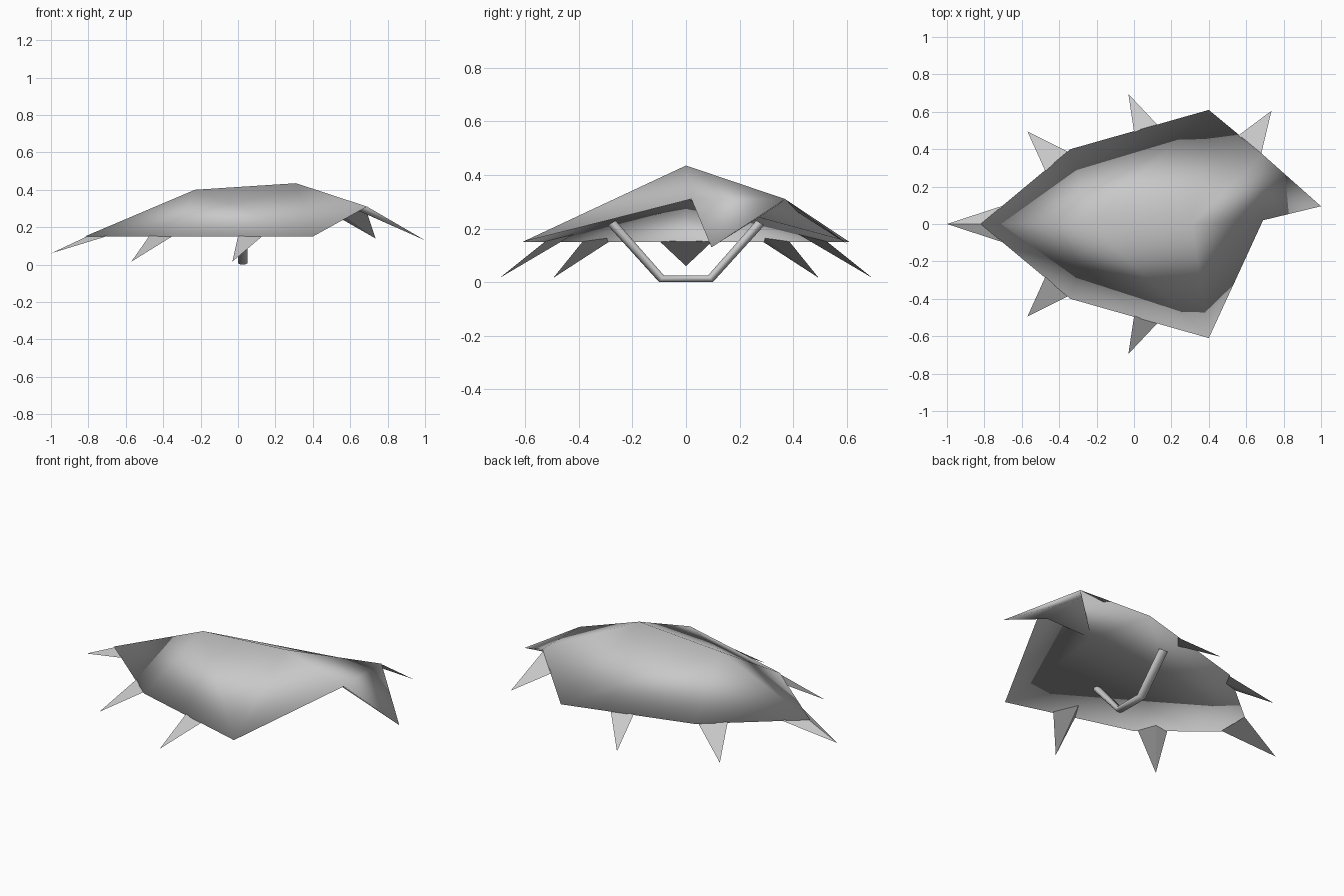
import bpy, bmesh, math

if "Cube" in bpy.data.objects:
    bpy.data.objects.remove(bpy.data.objects["Cube"])

grey = bpy.data.materials.new("plain_grey")
grey.diffuse_color = (0.58, 0.58, 0.58, 1)
grey.use_nodes = True
grey.node_tree.nodes["Principled BSDF"].inputs["Base Color"].default_value = grey.diffuse_color


def make(name, verts, faces, smooth=True):
    mesh = bpy.data.meshes.new(name)
    mesh.from_pydata(verts, [], faces)
    bm = bmesh.new()
    bm.from_mesh(mesh)
    bmesh.ops.recalc_face_normals(bm, faces=bm.faces)
    for f in bm.faces:
        f.smooth = smooth
    bm.to_mesh(mesh)
    bm.free()
    mesh.materials.append(grey)
    obj = bpy.data.objects.new(name, mesh)
    bpy.context.collection.objects.link(obj)
    return obj


# Shield shell: one rim shared by a tall outer dome and a lower hollow underneath
rim = [(-0.82, 0, 0.15), (-0.34, -0.4, 0.15), (0.4, -0.61, 0.15), (0.69, 0.02, 0.31),
       (0.69, 0.37, 0.31), (0.4, 0.61, 0.15), (-0.34, 0.4, 0.15), (1.0, 0.095, 0.13)]
outer_ridge = [(-0.23, 0, 0.40), (0.31, 0, 0.435)]
inner_ridge = [(-0.21, 0, 0.29), (0.30, 0, 0.315)]
wing_under = [(0.65, 0.05, 0.285), (0.65, 0.34, 0.285)]


def dome(a, b):
    return [(0, 1, a), (1, 2, a), (2, b, a), (2, 3, b), (3, 4, b),
            (4, 5, b), (5, a, b), (5, 6, a), (6, 0, a)]


faces = dome(8, 9)
faces += [tuple(reversed(f)) for f in dome(10, 11) if f != (3, 4, 11)]
# Corner wing, closed underneath as a thin wedge
faces += [(3, 7, 4), (12, 13, 7), (3, 12, 7), (4, 7, 13),
          (12, 11, 13), (3, 11, 12), (4, 13, 11)]
make("shield_shell", rim + outer_ridge + inner_ridge + wing_under, faces)

# Spikes: a tip and a three-point base tucked into the rim
tetra = [(0, 1, 2), (0, 2, 3), (0, 3, 1), (1, 3, 2)]
side_spikes = {
    "rear_side_spike": [(-0.57, 0.495, 0.016), (-0.475, 0.285, 0.152),
                        (-0.35, 0.385, 0.152), (-0.40, 0.29, 0.168)],
    "middle_side_spike": [(-0.03, 0.695, 0.016), (0.0, 0.495, 0.152),
                          (0.13, 0.525, 0.152), (0.04, 0.42, 0.178)],
}
for name, pts in side_spikes.items():
    for label, s in (("left", 1), ("right", -1)):
        make(f"{name}_{label}", [(x, y * s, z) for x, y, z in pts], tetra, False)
make("end_spike", [(-1, 0, 0.06), (-0.7, -0.098, 0.152), (-0.7, 0.098, 0.152),
                   (-0.8, 0, 0.154)], tetra, False)
make("corner_spike", [(0.735, 0.605, 0.14), (0.56, 0.475, 0.24), (0.68, 0.375, 0.305),
                      (0.56, 0.41, 0.265)], tetra, False)

# Handle: bent flat-bottomed tube swept along four stations
stations = [(-0.277, 0.221, -0.015, -0.009), (-0.091, 0.0125, -0.009, -0.0125),
            (0.091, 0.0125, 0.009, -0.0125), (0.277, 0.221, 0.015, -0.009)]
n = 8
r = 1 / math.cos(math.pi / n)
verts, faces = [], []
for y, z, dy, dz in stations:
    for i in range(n):
        a = 2 * math.pi * (i + 0.5) / n
        c, s = r * math.cos(a), r * math.sin(a)
        verts.append((0.025 + 0.025 * c, y + dy * s, z + dz * s))
for k in range(len(stations) - 1):
    for i in range(n):
        j = (i + 1) % n
        faces.append((k * n + i, k * n + j, (k + 1) * n + j, (k + 1) * n + i))
faces += [tuple(range(n)), tuple(range(3 * n, 4 * n))]
handle = make("handle", verts, faces)
bpy.context.view_layer.objects.active = handle
handle.select_set(True)
bpy.ops.object.shade_smooth_by_angle(angle=math.radians(70))
